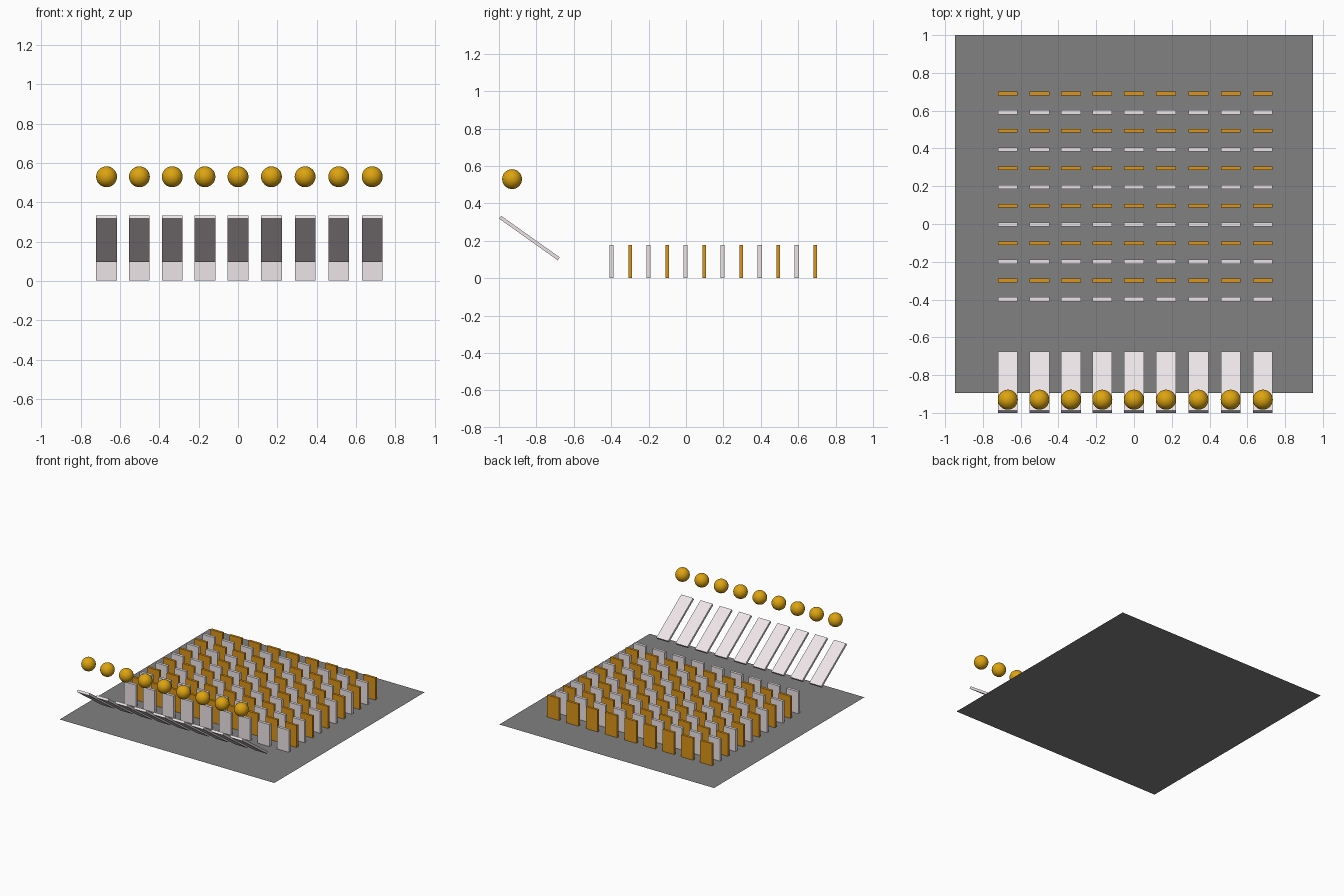
import bpy, math

if "Cube" in bpy.data.objects:
    bpy.data.objects.remove(bpy.data.objects["Cube"])

COLUMNS = [-0.668, -0.501, -0.334, -0.168, 0.0, 0.17, 0.341, 0.512, 0.682]
WIDTH, HEIGHT = 0.105, 0.175


def material(name, rgb):
    mat = bpy.data.materials.new(name)
    mat.diffuse_color = (*rgb, 1)
    mat.use_nodes = True
    mat.node_tree.nodes["Principled BSDF"].inputs["Base Color"].default_value = mat.diffuse_color
    return mat


ivory = material("ivory", (0.85, 0.78, 0.80))
amber = material("amber", (0.72, 0.30, 0.01))
gold = material("gold", (0.72, 0.37, 0.005))
slate = material("slate", (0.22, 0.22, 0.22))


def box(name, loc, size, mat, tilt=0.0):
    bpy.ops.mesh.primitive_cube_add(size=1, location=loc)
    ob = bpy.context.object
    ob.name = name
    ob.scale = size
    ob.rotation_euler.x = tilt
    ob.data.materials.append(mat)
    return ob


# Thin floor sheet
bpy.ops.mesh.primitive_plane_add(size=1.895, location=(0, 0.0525, 0))
floor = bpy.context.object
floor.name = "floor"
floor.data.materials.append(slate)

# Standing tiles: twelve rows, alternating ivory and amber
for row in range(12):
    y = -0.398 + row * 0.099
    is_amber = row % 2 == 1
    for x in COLUMNS:
        box("amber_tile" if is_amber else "ivory_tile",
            (x, y, 0.002 + HEIGHT / 2),
            (WIDTH, 0.019 if is_amber else 0.022, HEIGHT),
            amber if is_amber else ivory)

# Sloping ramp and ball in front of each column
for x in COLUMNS:
    box("ramp", (x, -0.837, 0.215), (WIDTH, 0.385, 0.0187), ivory,
        math.radians(-35.4))
    bpy.ops.mesh.primitive_uv_sphere_add(segments=32, ring_count=16,
                                         radius=0.053, location=(x, -0.93, 0.53))
    ball = bpy.context.object
    ball.name = "ball"
    ball.data.materials.append(gold)
    bpy.ops.object.shade_smooth()
